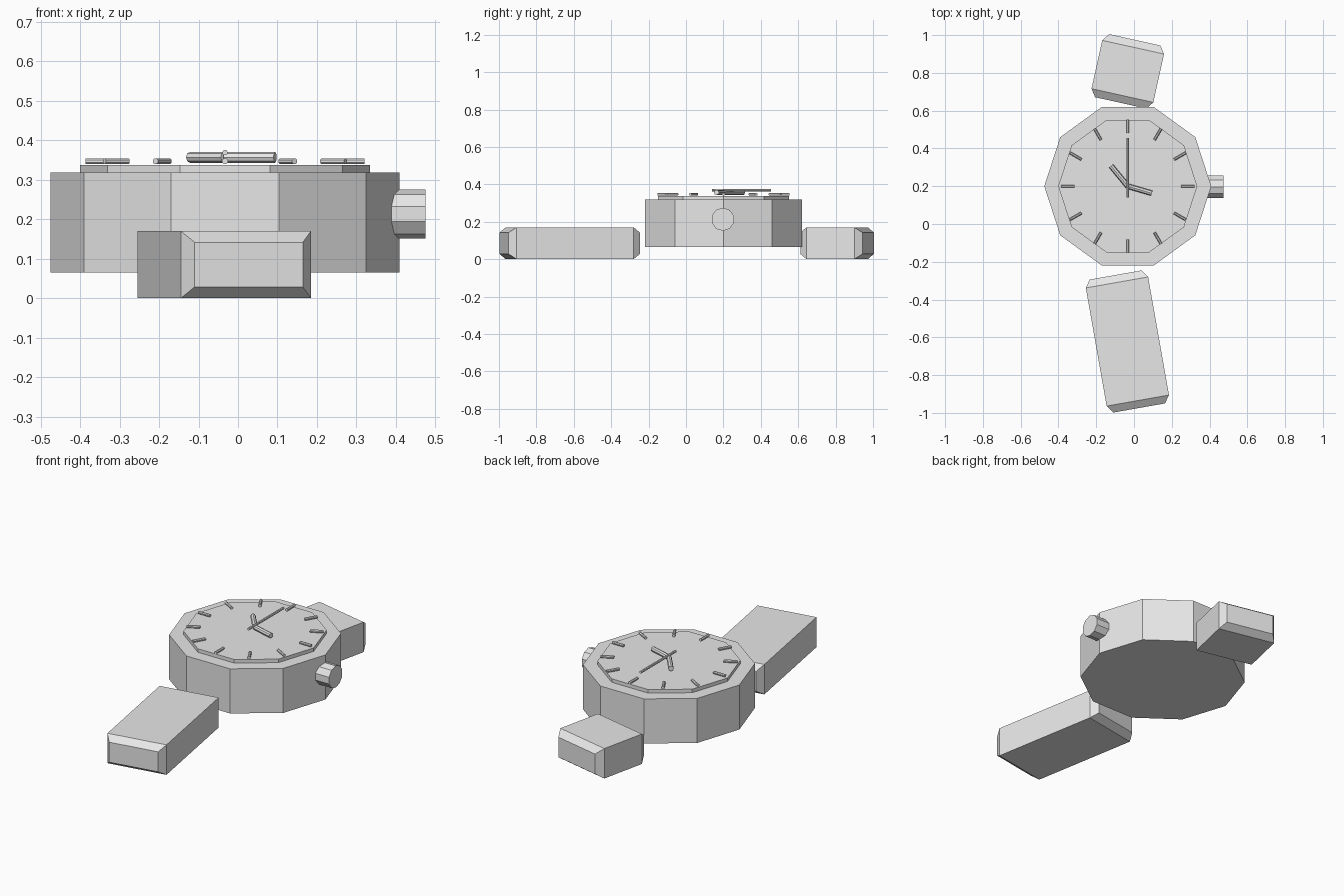
import bpy, bmesh, math
from mathutils import Vector, Matrix

if "Cube" in bpy.data.objects:
    bpy.data.objects.remove(bpy.data.objects["Cube"])

grey = bpy.data.materials.new("light_grey")
grey.use_nodes = True
grey.diffuse_color = (0.8, 0.8, 0.8, 1)
grey.node_tree.nodes["Principled BSDF"].inputs["Base Color"].default_value = (0.8, 0.8, 0.8, 1)

CENTRE = Vector((-0.033, 0.2, 0))


def finish(bm, name):
    mesh = bpy.data.meshes.new(name)
    bmesh.ops.recalc_face_normals(bm, faces=bm.faces)
    bm.to_mesh(mesh)
    bm.free()
    mesh.materials.append(grey)
    obj = bpy.data.objects.new(name, mesh)
    bpy.context.collection.objects.link(obj)
    return obj


def rod(name, start, end, radius, sides, spin=0):
    """Prism with regular cross-section running from start to end."""
    start, end = Vector(start), Vector(end)
    axis = end - start
    turn = axis.to_track_quat('Z', 'Y').to_matrix().to_4x4()
    matrix = Matrix.Translation((start + end) / 2) @ turn @ Matrix.Rotation(spin, 4, 'Z')
    bm = bmesh.new()
    bmesh.ops.create_cone(bm, cap_ends=True, segments=sides, radius1=radius,
                          radius2=radius, depth=axis.length, matrix=matrix)
    return finish(bm, name)


def strap(name, centre, length, angle, width=0.335, height=0.17, inset=0.04):
    """Block whose two ends taper in to a smaller rectangle."""
    bm = bmesh.new()
    bmesh.ops.create_cube(bm, size=1, matrix=Matrix.Diagonal((width, length, height, 1)))
    bm.normal_update()
    ends = [f for f in bm.faces if abs(f.normal.y) > 0.9]
    for face in ends:
        bmesh.ops.inset_individual(bm, faces=[face], thickness=inset, depth=inset)
    obj = finish(bm, name)
    obj.location = (*centre, height / 2)
    obj.rotation_euler.z = math.radians(angle)
    return obj


def above(z):
    return CENTRE + Vector((0, 0, z))


# Case and dial: ten-sided prisms with a corner pointing along x
rod("case", above(0.065), above(0.318), 0.442, 10, math.pi / 2)
rod("dial", above(0.317), above(0.338), 0.368, 10, math.pi / 2)

# Winding crown on the side
rod("crown", (0.36, 0.197, 0.213), (0.475, 0.197, 0.213), 0.062, 10)

# Hour markers around the dial
for i in range(12):
    a = math.radians(30 * i)
    out = Vector((math.cos(a), math.sin(a), 0))
    rod(f"hour_marker_{i + 1}", above(0.347) + out * 0.283, above(0.347) + out * 0.353,
        0.008, 8, math.pi / 8)

# Hands
rod("hour_hand", above(0.357), (-0.121, 0.307, 0.357), 0.014, 8)
rod("short_hand", above(0.357), (0.094, 0.163, 0.357), 0.014, 8)
rod("minute_hand", (-0.033, 0.14, 0.369), (-0.033, 0.455, 0.369), 0.007, 8)

# Strap pieces, slightly twisted
strap("front_strap", (-0.035, -0.622), 0.635, 10)
strap("back_strap", (-0.033, 0.808), 0.262, -12.5)
